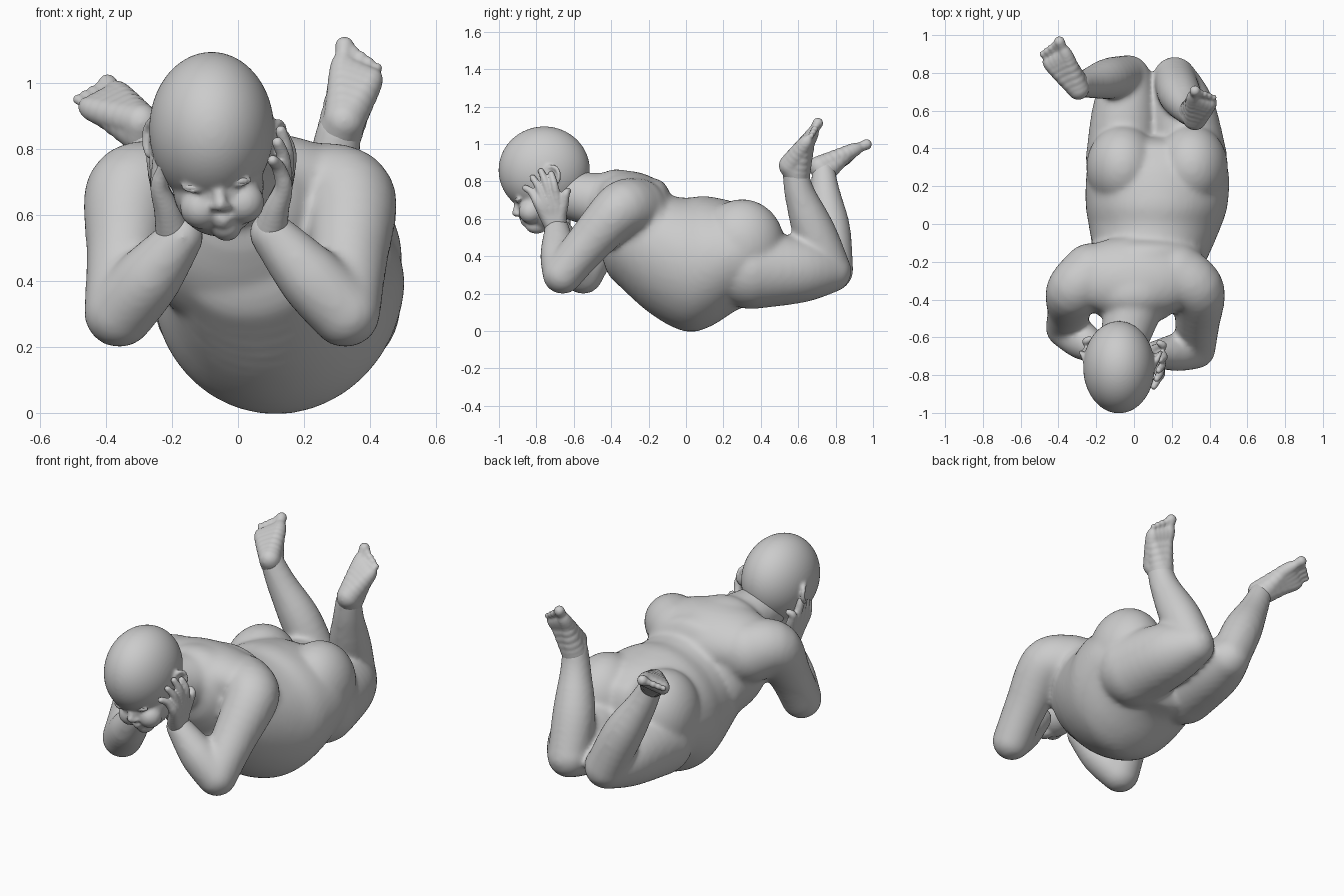
import bpy, bmesh, math
from mathutils import Matrix, Vector

if "Cube" in bpy.data.objects:
    bpy.data.objects.remove(bpy.data.objects["Cube"])

skin = bpy.data.materials.new("skin_grey")
skin.diffuse_color = (0.6, 0.6, 0.6, 1)
skin.use_nodes = True
skin.node_tree.nodes["Principled BSDF"].inputs["Base Color"].default_value = skin.diffuse_color


def unit_ball(level):
    bm = bmesh.new()
    bmesh.ops.create_icosphere(bm, subdivisions=level, radius=1)
    bm.verts.index_update()
    ball = [v.co.copy() for v in bm.verts], [[v.index for v in f.verts] for f in bm.faces]
    bm.free()
    return ball


balls = {level: unit_ball(level) for level in (2, 3, 4, 5)}


def blob(shape, c, r, tilt=0.0):
    """Add an ellipsoid at c with radii r, tilted about x, to a shape (verts, faces)."""
    m = Matrix.Translation(c) @ Matrix.Rotation(tilt, 4, 'X') @ Matrix.Diagonal((*r, 1))
    size = max(r)
    cos, faces = balls[2 if size < .025 else 3 if size < .1 else 4 if size < .23 or min(r) < .13 else 5]
    base = len(shape[0])
    shape[0].extend([m @ co for co in cos])
    shape[1].extend([[base + i for i in f] for f in faces])


def chain(shape, pts, steps=6):
    """Tapered limb: overlapping balls on a curve through (x, y, z, r) or (x, y, z, rx, ry, rz)."""
    pts = [p if len(p) == 6 else (*p, p[3], p[3]) for p in pts]
    pts = [pts[0]] + pts + [pts[-1]]
    for a, b, c, d in zip(pts, pts[1:], pts[2:], pts[3:]):
        for i in range(steps + 1):
            t = i / steps
            p = [.5 * (2 * q + (r - o) * t + (2 * o - 5 * q + 4 * r - s) * t ** 2
                       + (3 * q - o - 3 * r + s) * t ** 3) for o, q, r, s in zip(a, b, c, d)]
            blob(shape, p[:3], p[3:])


def fuse(name, shape, voxel, smooth):
    """Melt the overlapping balls into one smooth skin."""
    me = bpy.data.meshes.new(name)
    me.from_pydata(shape[0], [], shape[1])
    ob = bpy.data.objects.new(name, me)
    bpy.context.collection.objects.link(ob)
    me.materials.append(skin)
    rm = ob.modifiers.new("melt", 'REMESH')
    rm.mode = 'VOXEL'
    rm.voxel_size = voxel
    rm.use_smooth_shade = True
    sm = ob.modifiers.new("soften", 'SMOOTH')
    sm.factor = 0.5
    sm.iterations = smooth
    return ob


# ---- torso, arms and legs ----
body = [], []
# belly and hips
chain(body, [(.04, -.36, .52, .25, .10, .26), (.085, -.18, .42, .30, .11, .325),
             (.11, -.01, .357, .35, .12, .357), (.12, .11, .37, .378, .11, .352),
             (.125, .27, .40, .378, .10, .285), (.12, .38, .38, .34, .09, .245)])
# chest and upper back, folding over the waist
chain(body, [(0, -.46, .635, .20, .07, .19), (0, -.39, .60, .27, .09, .265),
             (.02, -.28, .55, .325, .10, .30), (.06, -.15, .50, .315, .10, .31)])
blob(body, (.005, -.28, .685), (.37, .22, .165), -.3)
# buttocks
for x in (-.06, .305):
    blob(body, (x, .30, .465), (.192, .225, .24))
# neck
chain(body, [(-.06, -.64, .73, .125), (0, -.43, .69, .155)])
# thighs and shins
chain(body, [(-.06, .35, .33, .195), (-.05, .60, .335, .17), (-.03, .77, .325, .12)])
chain(body, [(.285, .35, .325, .208), (.255, .60, .325, .175), (.215, .77, .32, .115)])
chain(body, [(-.03, .785, .325, .11), (-.13, .77, .54, .11), (-.24, .745, .74, .08), (-.295, .735, .86, .063)])
chain(body, [(.215, .775, .32, .11), (.24, .69, .52, .115), (.285, .61, .73, .084), (.305, .585, .85, .07)])
# upper arms and forearms
chain(body, [(-.22, -.27, .65, .17), (-.32, -.355, .66, .145), (-.345, -.46, .48, .115), (-.36, -.55, .305, .107)])
chain(body, [(.22, -.27, .65, .17), (.335, -.355, .645, .145), (.335, -.53, .46, .118), (.325, -.66, .305, .107)])
chain(body, [(-.36, -.55, .305, .107), (-.27, -.62, .41, .10), (-.17, -.675, .535, .068)])
chain(body, [(.325, -.66, .305, .107), (.22, -.68, .41, .10), (.10, -.69, .545, .068)])
fuse("body", body, .014, 12)

# ---- head ----
head = [], []
blob(head, (-.08, -.758, .86), (.189, .244, .234))          # cranium
blob(head, (-.06, -.755, .69), (.138, .15, .155))           # jaw and face
blob(head, (-.035, -.80, .565), (.046, .06, .045))          # chin
for side in (-1, 1):
    blob(head, (-.048 + side * .062, -.83, .63 + side * .008), (.066, .065, .065))  # cheek
    blob(head, (-.053 + side * .018, -.897, .625), (.016, .02, .013))               # nostril
    # ear rim
    x = -.07 + side * .195
    rim = [(x + side * .016 * math.sin(a), -.715 + .036 * math.sin(a), .83 + .05 * math.cos(a), .013)
           for a in [k * math.pi / 6 for k in range(-3, 8)]]
    chain(head, rim, 2)
    blob(head, (x - side * .012, -.715, .82), (.018, .032, .045))
    # eyelids
    ex, ez = -.065 + side * .07, .694 + side * .01
    for up in (-1, 1):
        lid = [(ex + k * .011, -.905 + abs(k) * .004, ez + up * .013 * (1 - (k / 3) ** 2), .008)
               for k in range(-3, 4)]
        chain(head, lid, 2)
chain(head, [(-.063, -.892, .71, .022), (-.056, -.903, .66, .02), (-.053, -.908, .632, .023)])  # nose
for z, y, w in ((.588, -.877, .034), (.572, -.867, .028)):  # lips
    chain(head, [(-.042 - w, y + .016, z, .006), (-.042, y, z, .012), (-.042 + w, y + .016, z + .008, .006)])
fuse("head", head, .008, 7)

# ---- eyes ----
for side, name in ((-1, "right_eye"), (1, "left_eye")):
    eye = [], []
    blob(eye, (-.065 + side * .07, -.892, .694 + side * .01), (.03, .02, .016))
    fuse(name, eye, .005, 1)

# ---- hands resting on the cheeks ----
tips = [(.105, -.86, .765), (.12, -.82, .82), (.13, -.775, .855), (.14, -.72, .84), (.135, -.63, .75)]
for name, flip, dy in (("left_hand", False, 0), ("right_hand", True, .02)):
    hand = [], []
    place = lambda x, y, z, r: (-.1 - x if flip else x, y + dy, z, r)
    for i, (x, y, z) in enumerate(tips):
        ky = -.79 + i * .034
        chain(hand, [place(.095, -.69, .54, .055), place(.115, (ky - .70) / 2, .615, .04),
                     place(.138, ky, .685, .028), place(x + .018, (ky + y) / 2, (z + .70) / 2 + .01, .022),
                     place(x, y, z, .018)])
    fuse(name, hand, .007, 3)


# ---- feet: five toes fanning from the heel ----
def make_foot(name, ankle, heel, ball_a, ball_b, tip_a, tip_b):
    foot = [], []
    chain(foot, [ankle, heel])
    for i in range(5):
        t = i / 4
        ball = Vector(ball_a).lerp(Vector(ball_b), t)
        tip = Vector(tip_a).lerp(Vector(tip_b), t)
        mid = ball.lerp(tip, .5)
        big = .029 if i == 0 else .021 - .001 * i
        chain(foot, [heel, (*ball, .04), (*mid, big)])
        chain(foot, [(*mid, big * .85), (*tip, big)], 5)
        chain(foot, [ankle, (*ball, .034)])
    fuse(name, foot, .007, 4)


make_foot("left_foot", (.305, .595, .84, .07), (.322, .56, .885, .064),
          (.315, .66, 1.03), (.398, .635, 1.0), (.323, .705, 1.112), (.422, .67, 1.045))
make_foot("right_foot", (-.295, .735, .85, .063), (-.295, .715, .88, .058),
          (-.355, .88, .96), (-.435, .84, .92), (-.395, .965, .998), (-.485, .90, .95))
